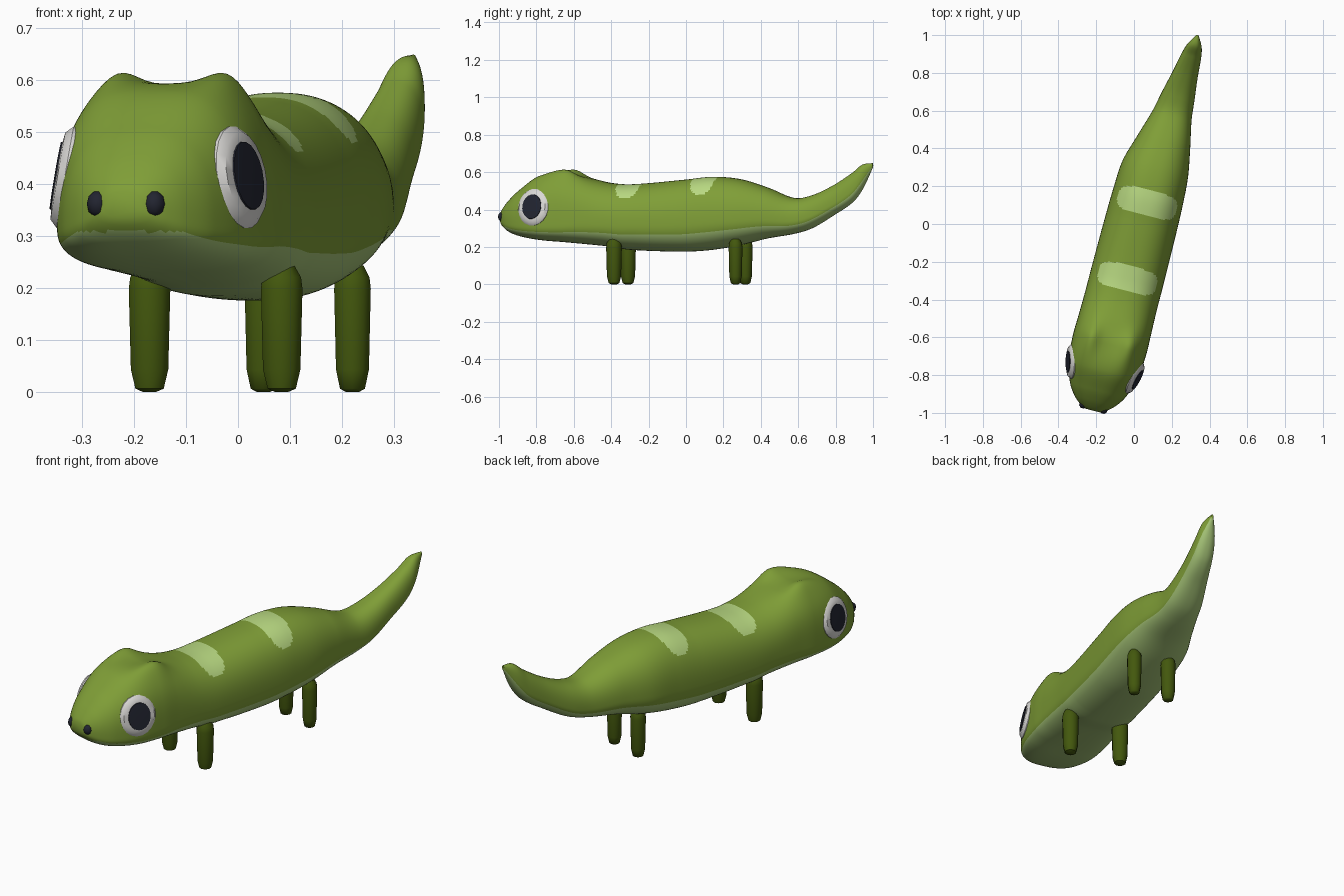
import bpy, bmesh, math
from mathutils import Matrix, Vector

if "Cube" in bpy.data.objects:
    bpy.data.objects.remove(bpy.data.objects["Cube"])

# the whole animal is built along its own axis, then turned into place
PLACE = Matrix.Translation((0.037, 0, 0)) @ Matrix.Rotation(math.radians(-14.57), 4, 'Z')


def material(name, rgb):
    m = bpy.data.materials.new(name)
    m.diffuse_color = (*rgb, 1)
    m.use_nodes = True
    m.node_tree.nodes["Principled BSDF"].inputs["Base Color"].default_value = m.diffuse_color
    return m


GREEN = material("leaf green", (0.213, 0.342, 0.038))
BELLY = material("pale belly green", (0.37, 0.54, 0.18))
STRIPE = material("light stripe green", (0.48, 0.69, 0.22))
LEG = material("dark olive", (0.056, 0.097, 0.004))
WHITE = material("eye white", (0.70, 0.69, 0.67))
BLACK = material("blue black", (0.016, 0.018, 0.030))


def finish(name, bm, mats, angle=40):
    bmesh.ops.recalc_face_normals(bm, faces=bm.faces)
    me = bpy.data.meshes.new(name)
    bm.to_mesh(me)
    bm.free()
    ob = bpy.data.objects.new(name, me)
    bpy.context.collection.objects.link(ob)
    for m in mats:
        me.materials.append(m)
    bpy.ops.object.select_all(action='DESELECT')
    ob.select_set(True)
    bpy.context.view_layer.objects.active = ob
    bpy.ops.object.shade_smooth_by_angle(angle=math.radians(angle))
    return ob


def skin(bm, rings):
    """Bridge closed rings of vertices and cap both ends."""
    n = len(rings[0])
    faces = []
    for a, b in zip(rings, rings[1:]):
        for i in range(n):
            j = (i + 1) % n
            faces.append((i, bm.faces.new((a[i], a[j], b[j], b[i]))))
    bm.faces.new(rings[0])
    bm.faces.new(rings[-1])
    return faces


def lathe(name, profile, matrix, mat, sides, sx=1.0, angle=40):
    """Stack of (radius, height) rings around local z."""
    bm = bmesh.new()
    rings = []
    for r, h in profile:
        rings.append([bm.verts.new(matrix @ Vector((
            sx * r * math.cos(math.tau * (k + .5) / sides),
            r * math.sin(math.tau * (k + .5) / sides), h))) for k in range(sides)])
    skin(bm, rings)
    return finish(name, bm, [mat], angle)


# body stations: along, half width, bottom, top, widest-height fraction, sideways bend
STATIONS = [
    (-1.020, .040, .335, .385, .35, 0), (-1.006, .068, .312, .408, .33, 0),
    (-.97, .110, .282, .452, .28, 0), (-.91, .151, .258, .507, .25, 0),
    (-.80, .189, .237, .580, .24, 0), (-.66, .201, .225, .591, .26, 0),
    (-.56, .199, .216, .575, .31, 0), (-.42, .196, .202, .543, .36, 0),
    (-.30, .196, .184, .535, .38, 0), (0, .193, .175, .560, .38, 0),
    (.15, .189, .185, .575, .38, 0), (.30, .179, .210, .562, .38, 0),
    (.45, .144, .245, .518, .38, .008), (.60, .106, .270, .462, .36, .015),
    (.70, .090, .300, .475, .34, .020), (.82, .069, .368, .528, .34, .027),
    (.93, .053, .440, .597, .36, .034), (.985, .039, .510, .640, .4, .037),
    (1.043, .006, .625, .648, .5, .039),
]


def station(s):
    """Smooth interpolation through the stations."""
    k = max(i for i in range(len(STATIONS) - 1) if STATIONS[i][0] <= s)
    p = [STATIONS[min(max(k + d, 0), len(STATIONS) - 1)] for d in (-1, 0, 1, 2)]
    h = p[2][0] - p[1][0]
    u = (s - p[1][0]) / h
    out = []
    for c in range(1, 6):
        m0 = (p[2][c] - p[0][c]) / (p[2][0] - p[0][0]) * h
        m1 = (p[3][c] - p[1][c]) / (p[3][0] - p[1][0]) * h
        out.append((2*u**3 - 3*u*u + 1) * p[1][c] + (u**3 - 2*u*u + u) * m0
                   + (3*u*u - 2*u**3) * p[2][c] + (u**3 - u*u) * m1)
    return out


# body: head, trunk and tail in one skin
SIDES, N = 96, 260
bm = bmesh.new()
rings = []
for q in range(N + 1):
    s = STATIONS[0][0] + (STATIONS[-1][0] - STATIONS[0][0]) * q / N
    w, zb, zt, frac, bend = station(s)
    zw = zb + frac * (zt - zb)
    n = 2.4 + .65 * math.exp(-((s + .66) / .16) ** 2)     # squarer head, rounder trunk
    low = min(2.9, max(2.3, 2.9 - (s + .75) * 1.2))
    # two brow bumps, steeper at the rear
    brow = .038 * math.exp(-((s + .64) / (.11 if s < -.64 else .075)) ** 2)
    ring = []
    for i in range(SIDES):
        a = math.tau * i / SIDES
        c, d = math.cos(a), math.sin(a)
        e = 2 / n if d >= 0 else 2 / low
        x = w * math.copysign(abs(c) ** e, c)
        z = zw + (zt - zw if d >= 0 else zw - zb) * math.copysign(abs(d) ** e, d)
        if d > 0:
            z += brow * math.exp(-((abs(x) - .112) / .05) ** 2) * d
        ring.append(bm.verts.new((x + bend, s, z)))
    rings.append(ring)
for i, f in skin(bm, rings):
    c = f.calc_center_median()
    if SIDES // 2 + 5 <= i < SIDES - 5 and (c.y > -.9 or c.z < .308):
        f.material_index = 1        # belly
    elif i < SIDES // 2 and any(abs((c.y - s0) / .067) ** 3 + abs((c.x - .003) / .159) ** 5 < 1
                                for s0 in (-.297, .117)):
        f.material_index = 2        # stripes across the back
bm.transform(PLACE)
finish("body", bm, [GREEN, BELLY, STRIPE], 60)

# legs: blunt posts with rounded feet
for label, x, y, r in (("front_left", -.17, -.31, .042), ("front_right", .084, -.385, .042),
                       ("back_left", .049, .318, .038), ("back_right", .22, .265, .037)):
    lathe(label + "_leg", [(.014, .002), (r * .68, .008), (r * .9, .045), (r, .2), (r * .93, .222),
                           (r * .6, .245)],
          Matrix.Translation((x, y, -.002)), LEG, 10, angle=50)

# eyes and nostrils, mirrored across the axis
for side, label in ((1, "right"), (-1, "left")):
    normal = Vector((side * math.cos(math.radians(14)), -math.sin(math.radians(14)), .17)).normalized()
    across = Vector((0, 0, 1)).cross(normal).normalized()
    up = normal.cross(across)
    turn = Matrix((across, up, normal)).transposed().to_4x4()
    eye = PLACE @ Matrix.Translation((side * .172, -.798, .412)) @ turn
    lathe(label + "_eye", [(.09, -.03), (.1, -.012), (.1, .002), (.086, .016), (.06, .019)],
          eye, WHITE, 20, .92)
    lathe(label + "_pupil", [(.067, .0165), (.066, .0215), (.04, .0225)], eye, BLACK, 20, .86)
    lathe(label + "_nostril", [(.008, -.024), (.019, -.015), (.023, 0), (.019, .015), (.008, .024)],
          PLACE @ Matrix.Translation((side * .056, -1.001, .361)), BLACK, 8, .95, 60)
